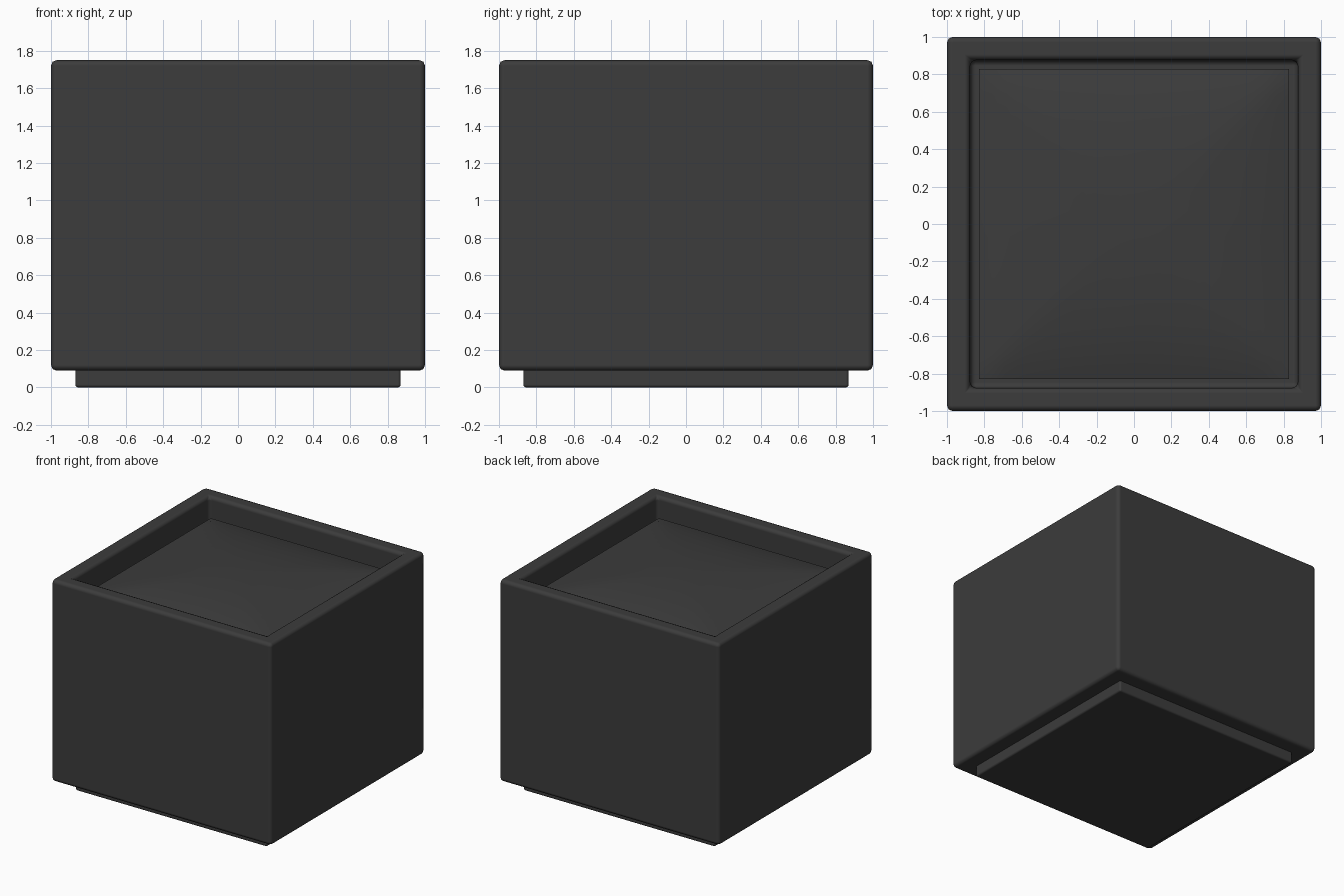
import bpy, bmesh
from mathutils import Vector

old = bpy.data.objects.get("Cube")
if old:
    bpy.data.objects.remove(old, do_unlink=True)

charcoal = bpy.data.materials.new("charcoal")
charcoal.use_nodes = True
colour = (0.045, 0.045, 0.045, 1)
charcoal.diffuse_color = colour
charcoal.node_tree.nodes["Principled BSDF"].inputs["Base Color"].default_value = colour


def finish(bm, name, bevel=0.0):
    """Turn a bmesh into a shaded object with optional bevelled edges."""
    bmesh.ops.recalc_face_normals(bm, faces=bm.faces)
    mesh = bpy.data.meshes.new(name)
    bm.to_mesh(mesh)
    bm.free()
    mesh.materials.append(charcoal)
    mesh.shade_smooth()
    obj = bpy.data.objects.new(name, mesh)
    bpy.context.collection.objects.link(obj)
    if bevel:
        mod = obj.modifiers.new("soft_edges", "BEVEL")
        mod.width = bevel
        mod.segments = 2
        mod.limit_method = "ANGLE"
        mod.harden_normals = True
    return obj


def box(half, low, high):
    """A square block, returned with its top face."""
    bm = bmesh.new()
    bmesh.ops.create_cube(bm, size=2)
    for v in bm.verts:
        v.co = Vector((v.co.x * half, v.co.y * half, high if v.co.z > 0 else low))
    bm.normal_update()
    return bm, max(bm.faces, key=lambda f: f.normal.z)


# Planter body with a square recess in the top
bm, top = box(1.0, 0.09, 1.75)
bmesh.ops.inset_region(bm, faces=[top], thickness=0.175)
for v in top.verts:
    v.co.z = 1.75
walls = bmesh.ops.extrude_discrete_faces(bm, faces=[top])["faces"]
# Sink the inner face and bridge it to the rim
floor = walls[0]
for v in floor.verts:
    v.co.z = 1.45
rim_edges = [e for e in bm.edges if e.is_boundary]
bmesh.ops.bridge_loops(bm, edges=rim_edges)
finish(bm, "planter_body", 0.03)

# Recessed plinth underneath
bm, _ = box(0.87, 0.0, 0.12)
plinth = finish(bm, "plinth")
edge_bevel = plinth.modifiers.new("corner_bevel", "BEVEL")
edge_bevel.width = 0.015
edge_bevel.segments = 2
edge_bevel.harden_normals = True
edge_bevel.limit_method = "ANGLE"

# Gently mounded soil filling the recess
bm = bmesh.new()
bmesh.ops.create_grid(bm, x_segments=24, y_segments=24, size=0.828)
for v in bm.verts:
    x, y = (1 - abs(c) / 0.828 for c in v.co.xy)
    edge = x * y / (x + y + 0.001) * 2
    t = min(1.0, 0.6 * min(x, y) + 0.4 * edge)
    v.co.z = 1.6 + 0.09 * (1 - (1 - t) ** 2)
finish(bm, "soil_mound")
